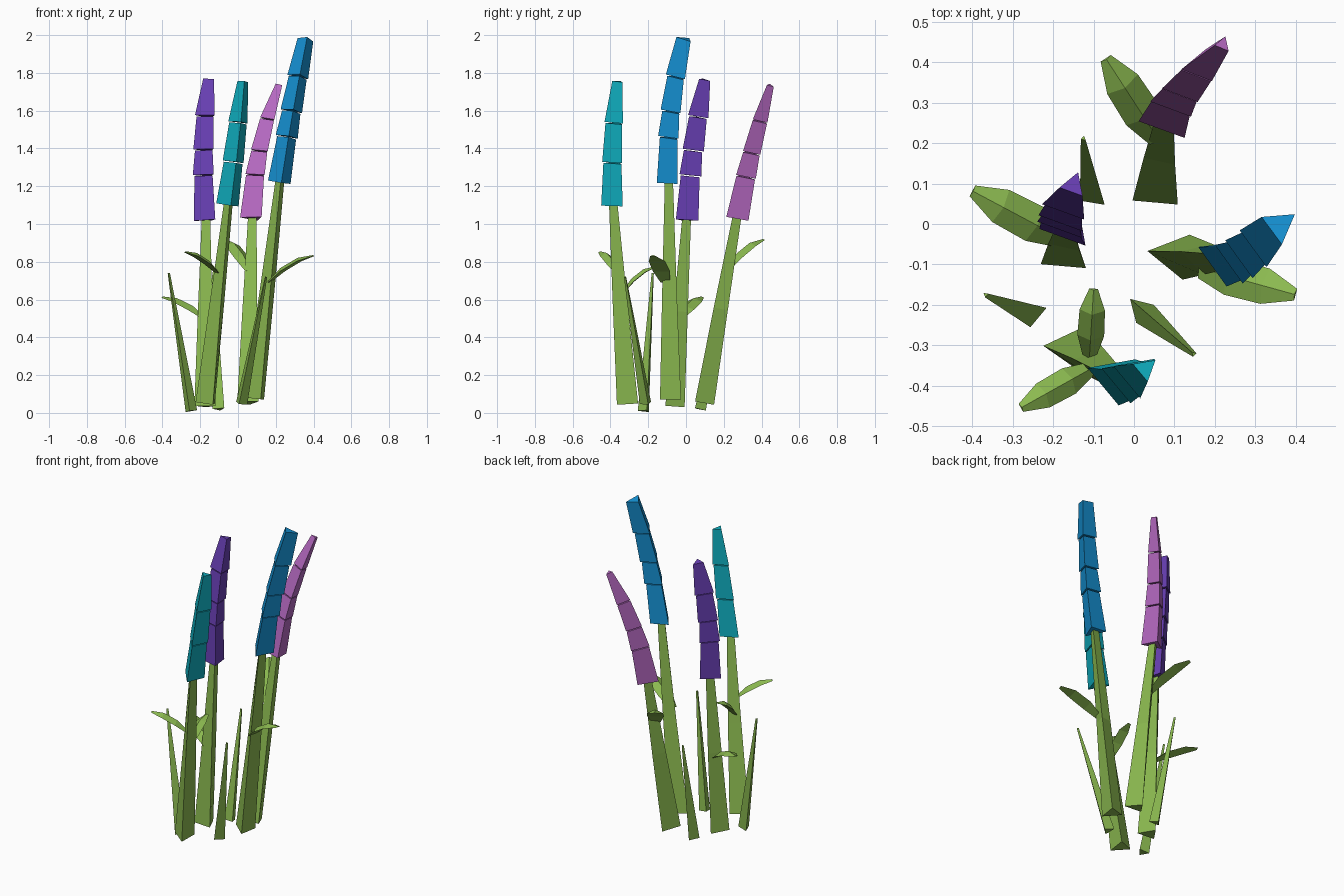
import bpy, bmesh
from math import cos, sin, radians
from mathutils import Vector

if "Cube" in bpy.data.objects:
    bpy.data.objects.remove(bpy.data.objects["Cube"])

UP = Vector((0, 0, 1))


def material(name, rgb):
    m = bpy.data.materials.new(name)
    m.diffuse_color = (*rgb, 1)
    m.use_nodes = True
    m.node_tree.nodes["Principled BSDF"].inputs["Base Color"].default_value = m.diffuse_color
    return m


GREEN = material("leaf green", (.26, .49, .08))


def tri_ring(p, t, r, angle):
    """Triangular section, square to the path direction t."""
    q = UP.rotation_difference(t)
    return [p + q @ Vector((r * cos(a), r * sin(a), 0))
            for a in (radians(angle + 120 * k) for k in range(3))]


def loft(bm, rings):
    """Skin a row of equal rings and close both ends."""
    vs = [[bm.verts.new(v) for v in ring] for ring in rings]
    n = len(vs[0])
    for a, b in zip(vs, vs[1:]):
        for k in range(n):
            bm.faces.new((a[k], a[(k + 1) % n], b[(k + 1) % n], b[k]))
    bm.faces.new(vs[0][::-1])
    bm.faces.new(vs[-1])


def finish(bm, name, mat):
    bmesh.ops.recalc_face_normals(bm, faces=bm.faces)
    me = bpy.data.meshes.new(name)
    bm.to_mesh(me)
    bm.free()
    me.materials.append(mat)
    bpy.context.collection.objects.link(bpy.data.objects.new(name, me))


def stalk(name, base, tip, r0, r1, angle, twist=0):
    """Three-sided tapering stalk."""
    base, tip = Vector(base), Vector(tip)
    t = (tip - base).normalized()
    bm = bmesh.new()
    loft(bm, [tri_ring(base.lerp(tip, u), t, r0 + (r1 - r0) * u, angle + twist * (1 - u))
              for u in (0, .5, 1)])
    finish(bm, name, GREEN)


def flower(name, rgb, base, start, tip, bend, angle, last_r, tip_r, cuts):
    """Stem with a stack of tapered three-sided blossoms along a bent path."""
    start, tip, bend = Vector(start), Vector(tip), Vector((*bend, 0))
    stalk(name + "_stem", base, start + (start - Vector(base)) * .02, .065, .027, angle, 15)
    bm = bmesh.new()

    def section(u, r, shift=0):
        p = start.lerp(tip, u) + bend * 4 * u * (1 - u)
        t = (tip - start + bend * 4 * (1 - 2 * u)).normalized()
        return tri_ring(p + t * shift, t, r, angle)

    count = len(cuts) - 1
    for i in range(count):
        r = .07 + (last_r - .07) * i / (count - 1)
        last = i == count - 1
        loft(bm, [section(cuts[i], r),
                  section(cuts[i + 1], tip_r if last else r * .84, 0 if last else -.006)])
    finish(bm, name + "_blossoms", material(name + " petals", rgb))


def leaf(name, base, tip, width):
    """Thin ridged leaf that rises from the stem and levels out."""
    base, tip = Vector(base), Vector(tip)
    d = tip - base
    side = d.cross(UP).normalized()
    n = side.cross(d).normalized()
    rings = []
    for t, w in ((0, .5), (.3, .95), (.68, .9), (1, .3)):
        p = base + Vector((d.x * t, d.y * t, d.z * t * (1.6 - .6 * t)))
        half = side * width * w / 2
        rings.append([p - half, p + half, p + n * .022 * w])
    bm = bmesh.new()
    loft(bm, rings)
    finish(bm, name, GREEN)


# Flowers
four = (0, .32, .5, .74, 1)
three = (0, .35, .67, 1)
flower("purple", (.14, .05, .46), (-.172, -.072, .035), (-.165, 0, 1.02),
       (-.15, .096, 1.765), (-.014, -.015), 70, .064, .035, four)
flower("teal", (.005, .43, .53), (-.16, -.307, .05), (-.05, -.38, 1.1),
       (.028, -.358, 1.755), (.003, -.008), 40, .06, .033, three)
flower("pink", (.46, .14, .53), (.055, .085, .055), (.08, .266, 1.03),
       (.22, .445, 1.735), (-.028, -.012), 70, .047, .022, four)
flower("blue", (.008, .3, .69), (.097, -.077, .075), (.222, -.085, 1.22),
       (.36, -.003, 1.98), (-.005, -.024), 36, .065, .049, four)

# Leaves on the stems
leaf("purple_leaf", (-.18, -.035, .5), (-.4, .082, .61), .1)
leaf("teal_leaf_left", (-.11, -.36, .74), (-.28, -.455, .85), .075)
leaf("teal_leaf_back", (-.11, -.325, .64), (-.1, -.16, .77), .07)
leaf("pink_leaf", (.06, .21, .75), (-.07, .41, .915), .1)
leaf("blue_leaf", (.165, -.11, .69), (.4, -.175, .83), .1)

# Grass blades at the foot
stalk("grass_blade_left", (-.25, -.22, .01), (-.367, -.175, .74), .036, .007, 20)
stalk("grass_blade_front", (.015, -.21, .05), (.148, -.322, .72), .036, .007, 15)
stalk("grass_blade_back", (-.1, .07, .02), (-.125, .212, .655), .036, .007, 80)
